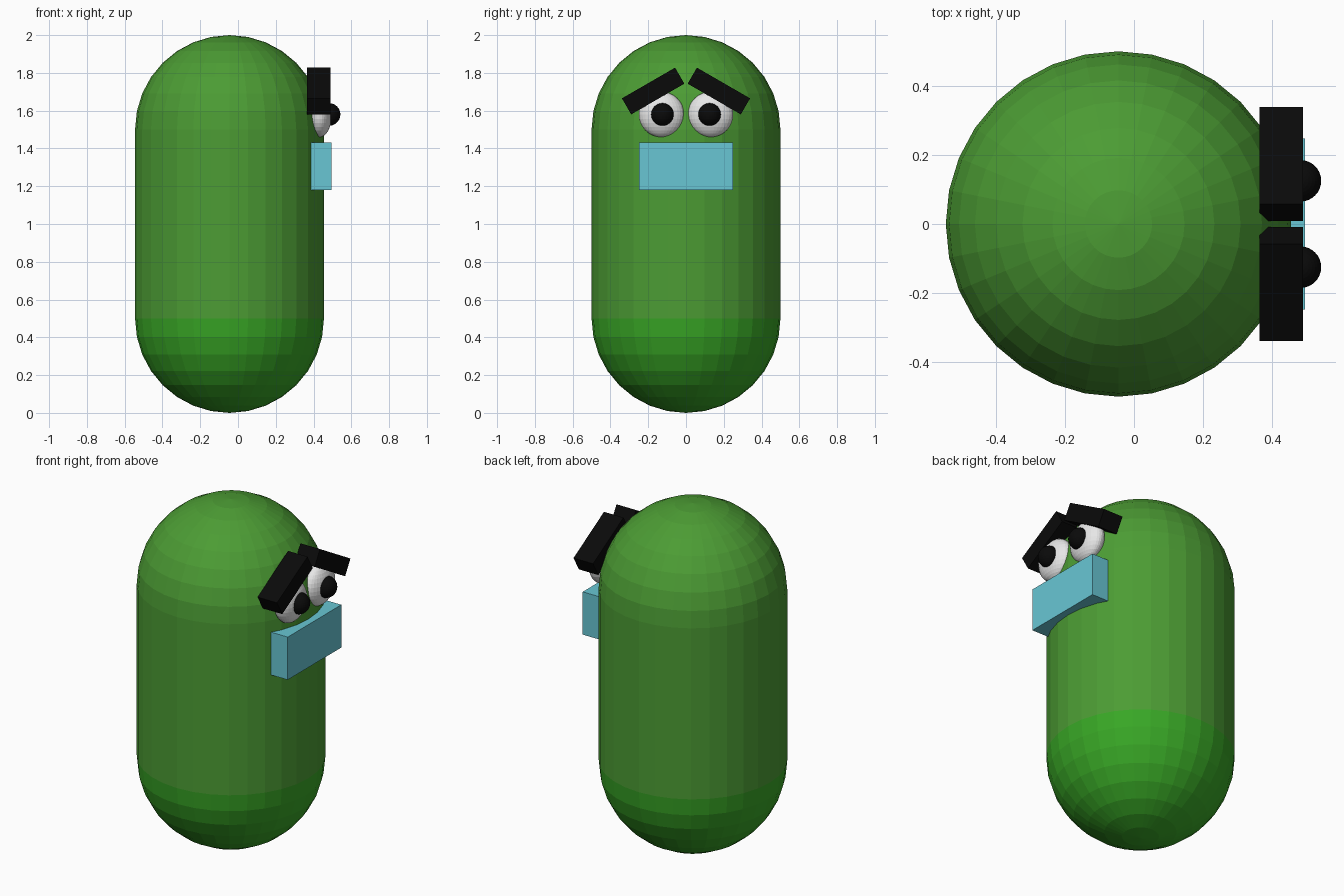
import bpy, bmesh, math
from mathutils import Matrix, Vector

if "Cube" in bpy.data.objects:
    bpy.data.objects.remove(bpy.data.objects["Cube"])


def material(name, rgb):
    m = bpy.data.materials.new(name)
    m.diffuse_color = (*rgb, 1.0)
    m.use_nodes = True
    m.node_tree.nodes["Principled BSDF"].inputs["Base Color"].default_value = m.diffuse_color
    return m


GREEN = material("leaf green", (0.072, 0.333, 0.034))
BRIGHT = material("bright green", (0.040, 0.385, 0.019))
BLUE = material("light blue", (0.138, 0.565, 0.658))
BLACK = material("black", (0.003, 0.003, 0.003))
WHITE = material("white", (0.8, 0.8, 0.8))


def finish(name, bm, *mats):
    bmesh.ops.recalc_face_normals(bm, faces=bm.faces)
    me = bpy.data.meshes.new(name)
    bm.to_mesh(me)
    bm.free()
    for m in mats:
        me.materials.append(m)
    ob = bpy.data.objects.new(name, me)
    bpy.context.collection.objects.link(ob)
    return ob


def ball(name, loc, radii, mat):
    bm = bmesh.new()
    bmesh.ops.create_uvsphere(bm, u_segments=32, v_segments=16, radius=1,
                              matrix=Matrix.LocRotScale(Vector(loc), None, Vector(radii)))
    return finish(name, bm, mat)


def box(name, loc, size, mat, tilt=0.0):
    bm = bmesh.new()
    rot = Matrix.Rotation(tilt, 3, 'X').to_quaternion()
    bmesh.ops.create_cube(bm, size=1,
                          matrix=Matrix.LocRotScale(Vector(loc), rot, Vector(size)))
    return finish(name, bm, mat)


# Capsule body: half-outline spun round its axis, brighter below z = 0.5
CX, R = -0.045, 0.5
steps = [i * math.pi / 16 for i in range(9)]
outline = [(R * math.sin(a), R - R * math.cos(a)) for a in steps]
outline += [(r, 2 - z) for r, z in reversed(outline)]
bm = bmesh.new()
verts = [bm.verts.new((CX + r, 0, z)) for r, z in outline]
edges = [bm.edges.new(pair) for pair in zip(verts, verts[1:])]
bmesh.ops.spin(bm, geom=verts + edges, cent=(CX, 0, 0), axis=(0, 0, 1),
               angle=math.tau, steps=32, use_duplicate=False)
bmesh.ops.remove_doubles(bm, verts=bm.verts, dist=0.0005)
for f in bm.faces:
    f.material_index = 1 if f.calc_center_median().z < 0.5 else 0
finish("body", bm, GREEN, BRIGHT)

# Face, looking towards +x
for side, label in ((-1, "right"), (1, "left")):
    ball(f"{label}_eye", (0.432, side * 0.13, 1.58), (0.065, 0.12, 0.12), WHITE)
    ball(f"{label}_pupil", (0.482, side * 0.125, 1.58), (0.06, 0.06, 0.06), BLACK)
    box(f"{label}_eyebrow", (0.427, side * 0.174, 1.704), (0.126, 0.325, 0.098),
        BLACK, tilt=-side * math.radians(30))

# Mouth block
box("mouth", (0.44, 0, 1.306), (0.11, 0.495, 0.25), BLUE)
